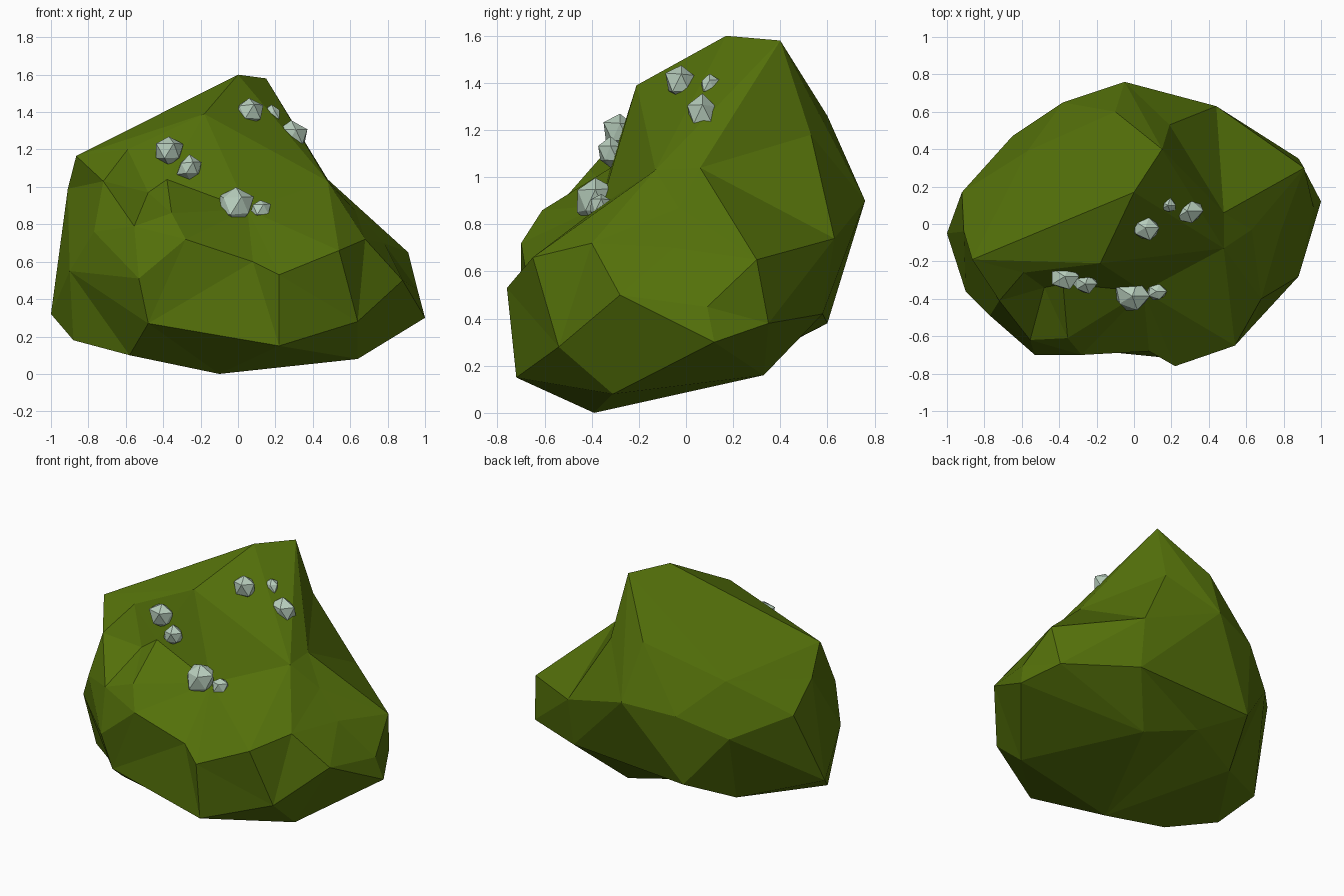
import bpy, bmesh, random
from mathutils import Vector

if "Cube" in bpy.data.objects:
    bpy.data.objects.remove(bpy.data.objects["Cube"])

random.seed(4)


def material(name, rgb):
    m = bpy.data.materials.new(name)
    m.diffuse_color = (*rgb, 1)
    m.use_nodes = True
    m.node_tree.nodes["Principled BSDF"].inputs["Base Color"].default_value = m.diffuse_color
    return m


def finish(bm, name, mat):
    bmesh.ops.recalc_face_normals(bm, faces=bm.faces)
    mesh = bpy.data.meshes.new(name)
    bm.to_mesh(mesh)
    bm.free()
    mesh.materials.append(mat)
    ob = bpy.data.objects.new(name, mesh)
    bpy.context.collection.objects.link(ob)
    return ob


def smooth_creases(bm, core, region):
    """Turn inward-folding edges of a region so that they fold outward."""
    for _ in range(40):
        turned = False
        for e in list(bm.edges):
            a, b = e.verts
            if len(e.link_faces) != 2 or not region((a.co + b.co) / 2):
                continue
            c, d = [next(v for v in f.verts if v not in (a, b)) for f in e.link_faces]
            n = (b.co - a.co).cross(c.co - a.co).normalized()
            if n.dot(a.co - core) < 0:
                n = -n
            # the new edge must clearly pass between both old ends
            cut = (c.co - core).normalized().cross((d.co - core).normalized())
            sa = cut.dot((a.co - core).normalized())
            sb = cut.dot((b.co - core).normalized())
            apart = sa * sb < 0 and min(abs(sa), abs(sb)) > .02
            if apart and n.dot(d.co - a.co) > 1e-3 and not bm.edges.get((c, d)):
                if bmesh.utils.edge_rotate(e, True):
                    turned = True
                    break
        if not turned:
            return


moss = material("moss green", (0.088, 0.163, 0.003))
pale = material("pale mint stone", (0.48, 0.62, 0.51))

# Boulder: key corners, skinned by hulling their directions from the core,
# so hollows and ledges survive
corners = [
    # crown and sloping shoulder
    (-.18, -.21, 1.39), (0, .17, 1.6), (.15, .4, 1.58), (.19, .53, 1.18),
    (-.1, .6, 1.26), (-.865, -.19, 1.165), (-.59, -.26, 1.2), (.48, .06, 1.04),
    (.63, -.03, .87), (.48, -.13, 1.03), (.05, -.36, .88),
    (-.57, .39, 1.04), (-.91, -.04, .99),
    # left hollow
    (-.72, -.41, 1.03), (-.555, -.62, .79), (-.48, -.34, .97),
    (-.355, -.61, .86), (-.28, -.7, .72), (-.77, -.49, .76), (-.38, -.32, 1.04),
    # front ledge
    (.08, -.68, .6), (-.53, -.7, .51), (.22, -.76, .53),
    (.54, -.65, .66), (.68, -.4, .72),
    # right and back
    (.78, -.05, .7), (.91, .3, .65), (.44, .63, .74), (-.05, .76, .9),
    (.88, .35, .38), (1, .12, .3), (.88, -.28, .5), (.96, .09, .45),
    # foot
    (.64, -.54, .28), (.64, -.31, .08), (.22, -.72, .15), (-.48, -.65, .27),
    (-.58, -.4, .1), (-.1, -.39, 0), (-.88, -.25, .18),
    # left and back left
    (-1, -.05, .32), (-.9, -.36, .55), (-.92, .17, .82), (-.65, .47, .7),
    (-.38, .65, .85), (-.4, .6, .38), (.2, .33, .16), (.43, .58, .42),
    (-.17, .4, .28), (-.55, .25, .2),
]
core = Vector((0, 0, .65))
bm = bmesh.new()
home = {}
for c in corners:
    v = bm.verts.new((Vector(c) - core).normalized())
    home[v] = Vector(c)
bmesh.ops.convex_hull(bm, input=list(bm.verts))
for v in bm.verts:
    v.co = home[v]
smooth_creases(bm, core, lambda p: p.y > -.2 and p.x < .3 and p.z > .5)
finish(bm, "boulder", moss)

# Small faceted stones set into the front slope
stones = [
    (-.37, -.28, 1.19, .09), (-.26, -.32, 1.10, .07),
    (-.01, -.385, .90, .11), (.12, -.36, .88, .06),
    (.06, -.02, 1.40, .085), (.18, .10, 1.39, .055), (.285, .07, 1.265, .088),
]
for i, (x, y, z, r) in enumerate(stones):
    bm = bmesh.new()
    bmesh.ops.create_icosphere(bm, subdivisions=1, radius=r)
    for v in bm.verts:
        k = random.uniform(.8, 1.1)
        v.co = Vector((x, y, z)) + Vector((v.co.x, v.co.y * .85, v.co.z)) * k
    finish(bm, f"stone_{i + 1}", pale)
